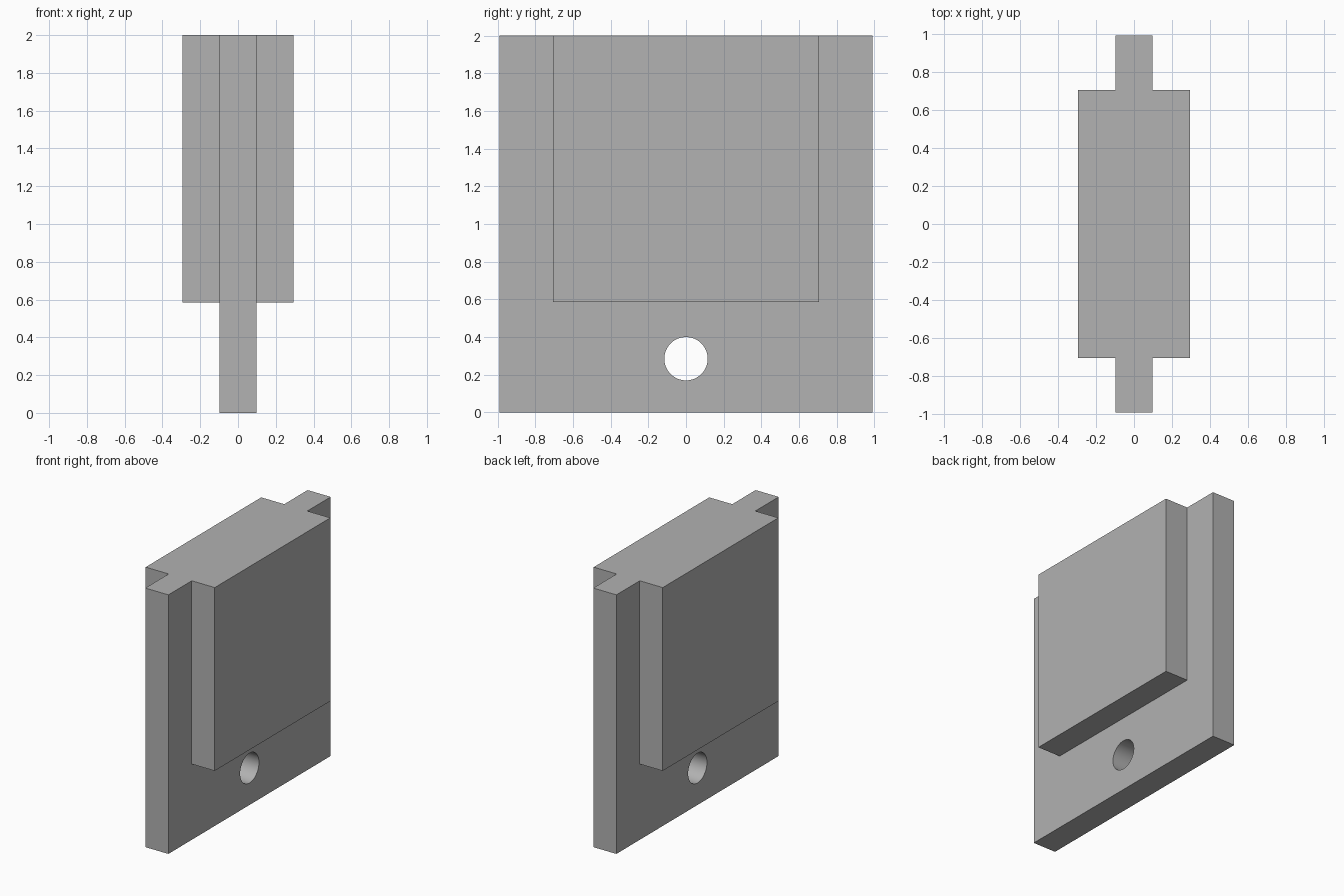
import bpy

default = bpy.data.objects.get("Cube")
if default:
    bpy.data.objects.remove(default, do_unlink=True)

# Main dimensions
PLATE = (0.197, 1.98, 2.0)
BLOCK = (0.59, 1.41, 1.415)
HOLE_RADIUS, HOLE_Z = 0.115, 0.285

grey = bpy.data.materials.new("plain grey")
grey.use_nodes = True
colour = (0.445, 0.445, 0.445, 1)
grey.diffuse_color = colour
grey.node_tree.nodes["Principled BSDF"].inputs["Base Color"].default_value = colour


def box(name, size, top):
    """Box centred on x and y, with its upper face at the given height."""
    bpy.ops.mesh.primitive_cube_add(size=1, location=(0, 0, top - size[2] / 2))
    ob = bpy.context.object
    ob.name = name
    ob.scale = size
    bpy.ops.object.transform_apply(location=True, rotation=True, scale=True)
    ob.data.materials.append(grey)
    return ob


def combine(target, tool, operation):
    """Apply a boolean and remove the tool object."""
    tool.hide_render = True
    mod = target.modifiers.new(operation.lower(), "BOOLEAN")
    mod.operation = operation
    mod.solver = "EXACT"
    mod.object = tool
    bpy.ops.object.select_all(action="DESELECT")
    bpy.context.view_layer.objects.active = target
    target.select_set(True)
    bpy.ops.object.modifier_apply(modifier=mod.name)
    bpy.data.objects.remove(tool, do_unlink=True)


# Thin plate with a raised pad on each broad side, flush at the top
plate = box("padded_plate", PLATE, 2.0)
combine(plate, box("pad_block", BLOCK, 2.0), "UNION")

# Round hole through the plate below the pads
bpy.ops.mesh.primitive_cylinder_add(
    vertices=64, radius=HOLE_RADIUS, depth=1,
    location=(0, 0, HOLE_Z), rotation=(0, 1.5707963, 0))
cutter = bpy.context.object
cutter.name = "hole_cutter"
cutter.data.materials.append(grey)
combine(plate, cutter, "DIFFERENCE")

# Smooth hole wall, sharp edges elsewhere
bpy.ops.object.shade_smooth_by_angle(angle=0.5)
